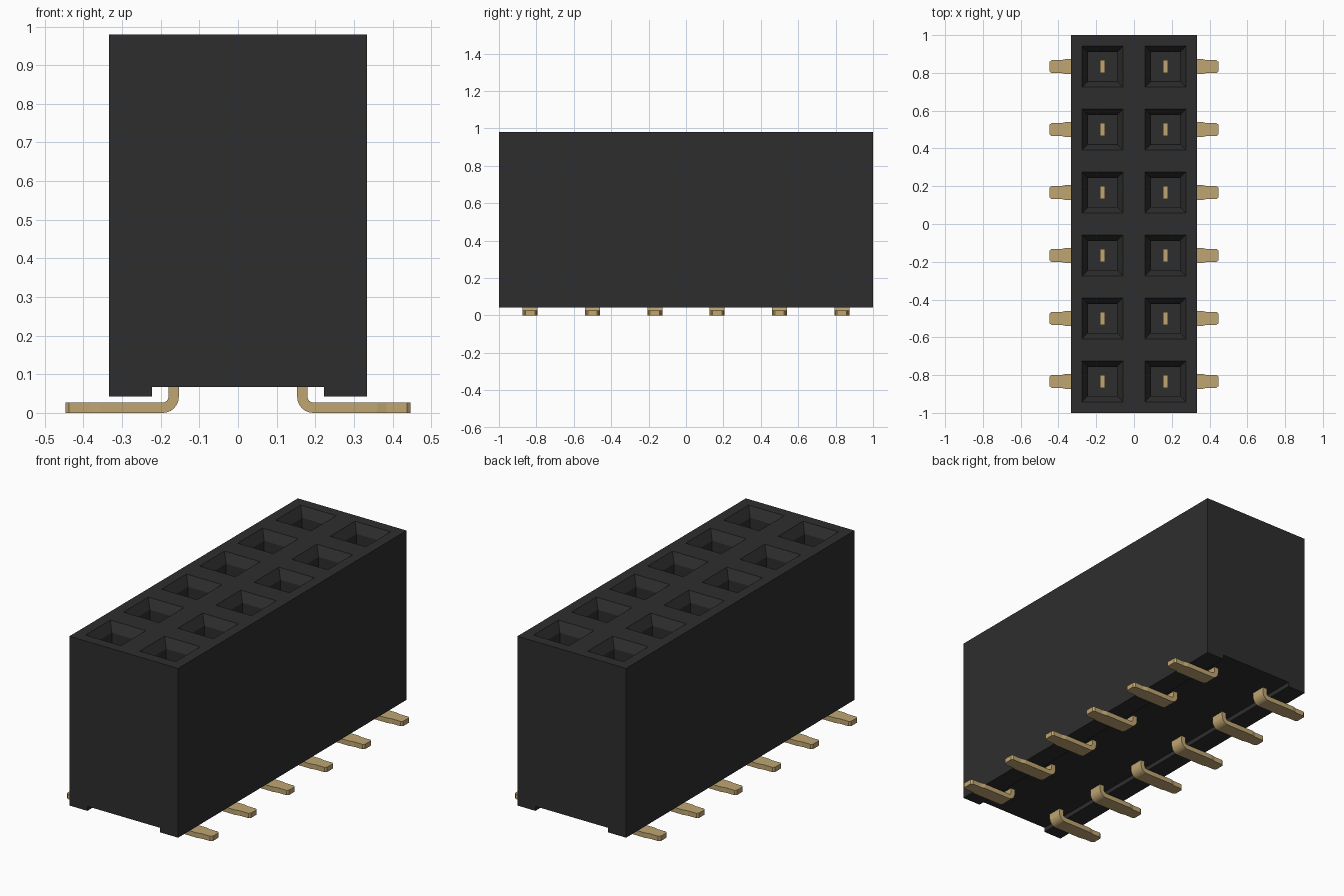
import bpy, bmesh, math

cube = bpy.data.objects.get("Cube")
if cube:
    bpy.data.objects.remove(cube)


def material(name, color):
    m = bpy.data.materials.new(name)
    m.use_nodes = True
    m.diffuse_color = color
    m.node_tree.nodes["Principled BSDF"].inputs["Base Color"].default_value = color
    return m


black = material("black plastic", (0.027, 0.027, 0.027, 1))
gold = material("gold metal", (0.53, 0.38, 0.17, 1))


def skin(bm, rings):
    """Join matching rings of points into a closed, capped solid."""
    loops = [[bm.verts.new(p) for p in ring] for ring in rings]
    n = len(loops[0])
    for a, b in zip(loops, loops[1:]):
        for i in range(n):
            j = (i + 1) % n
            bm.faces.new((a[i], a[j], b[j], b[i]))
    bm.faces.new(loops[0])
    bm.faces.new(loops[-1])
    bmesh.ops.recalc_face_normals(bm, faces=bm.faces)


def finish(bm, name, mat):
    mesh = bpy.data.meshes.new(name)
    bm.to_mesh(mesh)
    bm.free()
    mesh.materials.append(mat)
    ob = bpy.data.objects.new(name, mesh)
    bpy.context.collection.objects.link(ob)
    return ob


ROWS = 6
PITCH = 2 / ROWS
HALF, TOP, BOTTOM = PITCH, 0.98, 0.042

# Housing: channelled profile swept in one step per row, giving one top face per socket
half_profile = [(HALF, TOP), (HALF, BOTTOM), (0.223, BOTTOM), (0.223, 0.067)]
profile = [(0, TOP)] + half_profile + [(-x, z) for x, z in reversed(half_profile)]
bm = bmesh.new()
skin(bm, [[(x, -1 + PITCH * i, z) for x, z in profile] for i in range(ROWS + 1)])

# Sockets: square rim, tapered lead-in, then a deep shaft
cells = [f for f in bm.faces if f.normal.z > 0.9 and f.calc_center_median().z > 0.9]
RIM, SHAFT = 0.085, 0.041
bmesh.ops.inset_individual(bm, faces=cells, thickness=PITCH / 2 - RIM)
bmesh.ops.inset_individual(bm, faces=cells, thickness=RIM - SHAFT, depth=0)
for f in cells:
    for v in f.verts:
        v.co.z = TOP - 0.05
bmesh.ops.inset_individual(bm, faces=cells, thickness=0.0005)
for f in cells:
    for v in f.verts:
        v.co.z = 0.3
finish(bm, "housing", black)

# Pin: flat strip dropping from the socket, bending outward into a solder foot
T, BEND, WIDE, NARROW = 0.0135, 0.028, 0.04, 0.034
LEG_X = PITCH / 2
stations = [(LEG_X, 0.5, 0, NARROW), (LEG_X, 0.28, 0, NARROW), (LEG_X, 0.27, 0, WIDE)]
for i in range(7):
    a = math.pi / 2 * i / 6
    stations.append((LEG_X + BEND * (1 - math.cos(a)),
                     T + BEND * (1 - math.sin(a)), a, WIDE))
stations += [(x, T, math.pi / 2, w) for x, w in
             ((0.36, WIDE), (0.385, NARROW), (0.437, NARROW), (0.447, 0.025))]


def pin_ring(x, z, a, w, y, side):
    dx, dz = T * math.cos(a), T * math.sin(a)
    return [(side * (x + s * dx), y + t * w, z + s * dz)
            for s, t in ((-1, -1), (1, -1), (1, 1), (-1, 1))]


for side, label in ((1, "left"), (-1, "right")):
    for row in range(ROWS):
        y = -1 + PITCH * (row + 0.5)
        bm = bmesh.new()
        skin(bm, [pin_ring(*s, y, side) for s in stations])
        finish(bm, f"{label}_pin_{row + 1}", gold)
